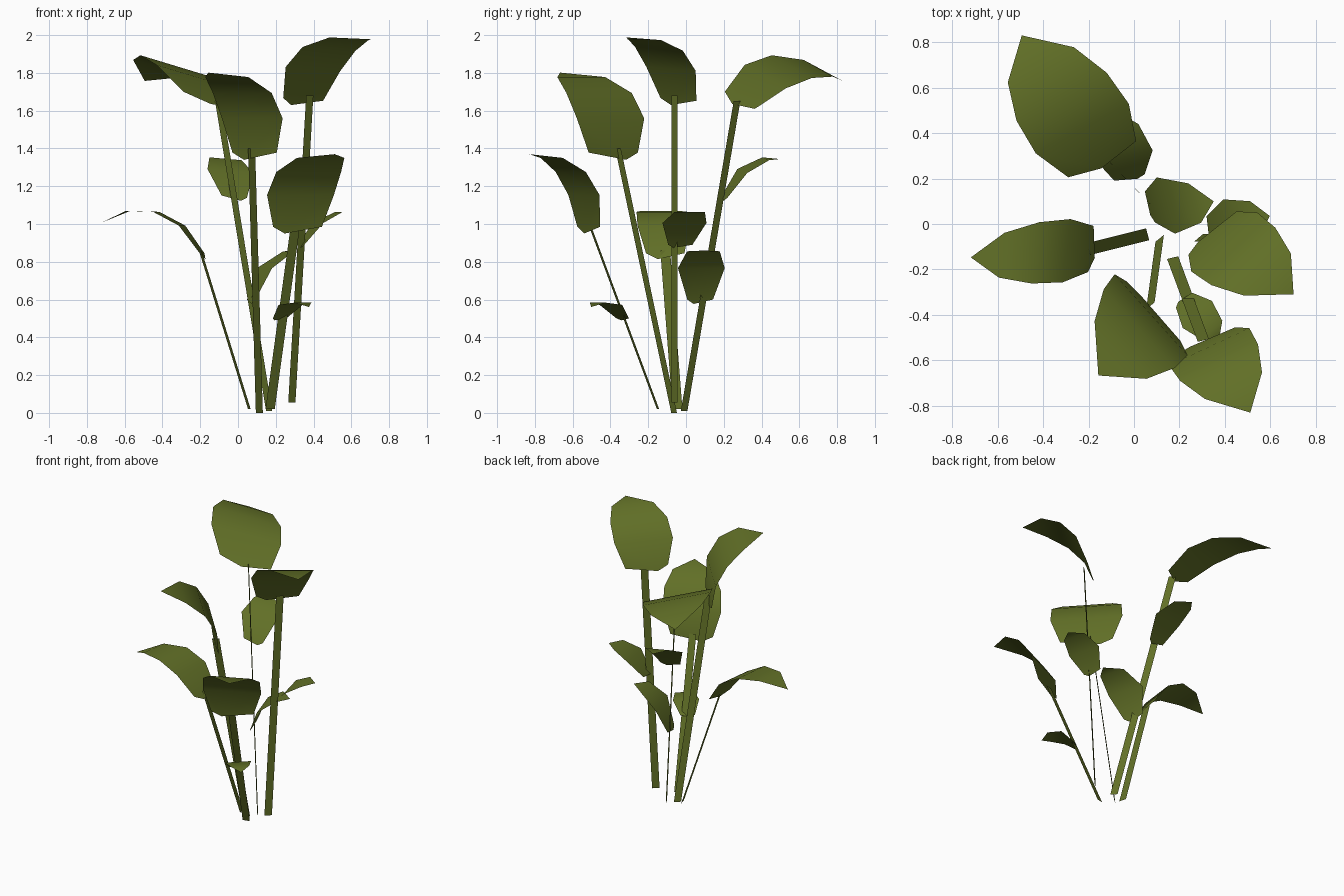
import bpy
from math import radians, sin, cos
from mathutils import Vector

if "Cube" in bpy.data.objects:
    bpy.data.objects.remove(bpy.data.objects["Cube"])

green = bpy.data.materials.new("olive_green")
green.diffuse_color = (0.12, 0.16, 0.02, 1)
green.use_nodes = True
green.node_tree.nodes["Principled BSDF"].inputs["Base Color"].default_value = green.diffuse_color


def add_object(name, verts, faces, smooth):
    mesh = bpy.data.meshes.new(name)
    mesh.from_pydata(verts, [], faces)
    mesh.materials.append(green)
    for p in mesh.polygons:
        p.use_smooth = smooth
    obj = bpy.data.objects.new(name, mesh)
    bpy.context.collection.objects.link(obj)
    return obj


# Flat ribbon stem from base to top, with a horizontal width vector
def stem(name, base, top, width):
    b, t = Vector(base), Vector(top)
    w = Vector((*width, 0)) / 2
    add_object(name, [b - w, b + w, t + w, t - w], [(0, 1, 2, 3)], False)


# Leaf outlines: (share of length to the next row, share of full width)
LARGE = ((0.285, 0.73), (0.245, 1.0), (0.235, 0.97), (0.235, 0.71))
SMALL = ((0.43, 0.55), (0.37, 1.0), (0.20, 0.70))


# Leaf arching over from its base towards a heading, ending in a point
def leaf(name, outline, base, heading, length, width, pitch, droop,
         skew=-7, roll=0, lobe=0.5):
    a, s, r = radians(heading), radians(heading + skew), radians(roll)
    left = Vector((-sin(s) * cos(r), cos(s) * cos(r), sin(r)))
    pos, verts = Vector(base), []
    for i, (step, share) in enumerate(outline):
        e = radians(pitch - droop * i)
        fwd = Vector((cos(a) * cos(e), sin(a) * cos(e), sin(e)))
        half = left * width * share / 2
        verts += [pos + half, pos - half]
        if i == 0:
            back = pos - half * lobe - fwd * length * 0.06
        pos = pos + fwd * length * step
    n = len(verts)
    verts += [pos, back]
    faces = [(0, n + 1, 1, 3, 2)]
    faces += [(k, k + 1, k + 3, k + 2) for k in range(2, n - 2, 2)]
    faces.append((n - 2, n - 1, n))
    add_object(name, verts, faces, True)


# Stems
stem("left_stem", (0.06, -0.045, 0.02), (-0.20, -0.11, 0.86), (-0.014, 0.052))
stem("front_stem", (0.113, -0.063, 0.0), (0.072, -0.36, 1.40), (0.037, 0.03))
stem("front_right_stem", (0.17, -0.148, 0.02), (0.305, -0.512, 1.0), (0.049, 0.012))
stem("right_stem", (0.285, -0.06, 0.055), (0.38, -0.06, 1.68), (0.038, 0.032))
stem("back_stem", (0.165, -0.01, 0.01), (-0.105, 0.27, 1.65), (0.033, -0.035))

# Large leaves at the stem tops
leaf("left_leaf", LARGE, (-0.19, -0.11, 0.845), 184, 0.635, 0.28, 54, 26, -11, 0, -0.4)
leaf("front_leaf", LARGE, (0.088, -0.385, 1.378), 229, 0.64, 0.48, 84, 25)
leaf("front_right_leaf", LARGE, (0.315, -0.515, 0.985), -58, 0.60, 0.39, 80, 24)
leaf("right_leaf", LARGE, (0.345, -0.04, 1.66), -37, 0.61, 0.39, 68, 23, -11, -3)
leaf("back_leaf", LARGE, (-0.14, 0.285, 1.655), 123, 0.715, 0.48, 38, 20.5, -5, 15, -0.15)

# Small leaves part way up the stems
leaf("small_back_leaf", SMALL, (-0.02, 0.205, 1.145), 102, 0.385, 0.25, 55, 28, 0, 5)
leaf("low_back_leaf", SMALL, (0.07, 0.075, 0.60), 5, 0.42, 0.26, 67, 32, 13)
leaf("small_right_leaf", SMALL, (0.335, -0.03, 0.89), 14, 0.34, 0.24, 52, 25, 0)
leaf("small_front_leaf", SMALL, (0.22, -0.335, 0.50), -47, 0.26, 0.175, 40, 33, 0)
